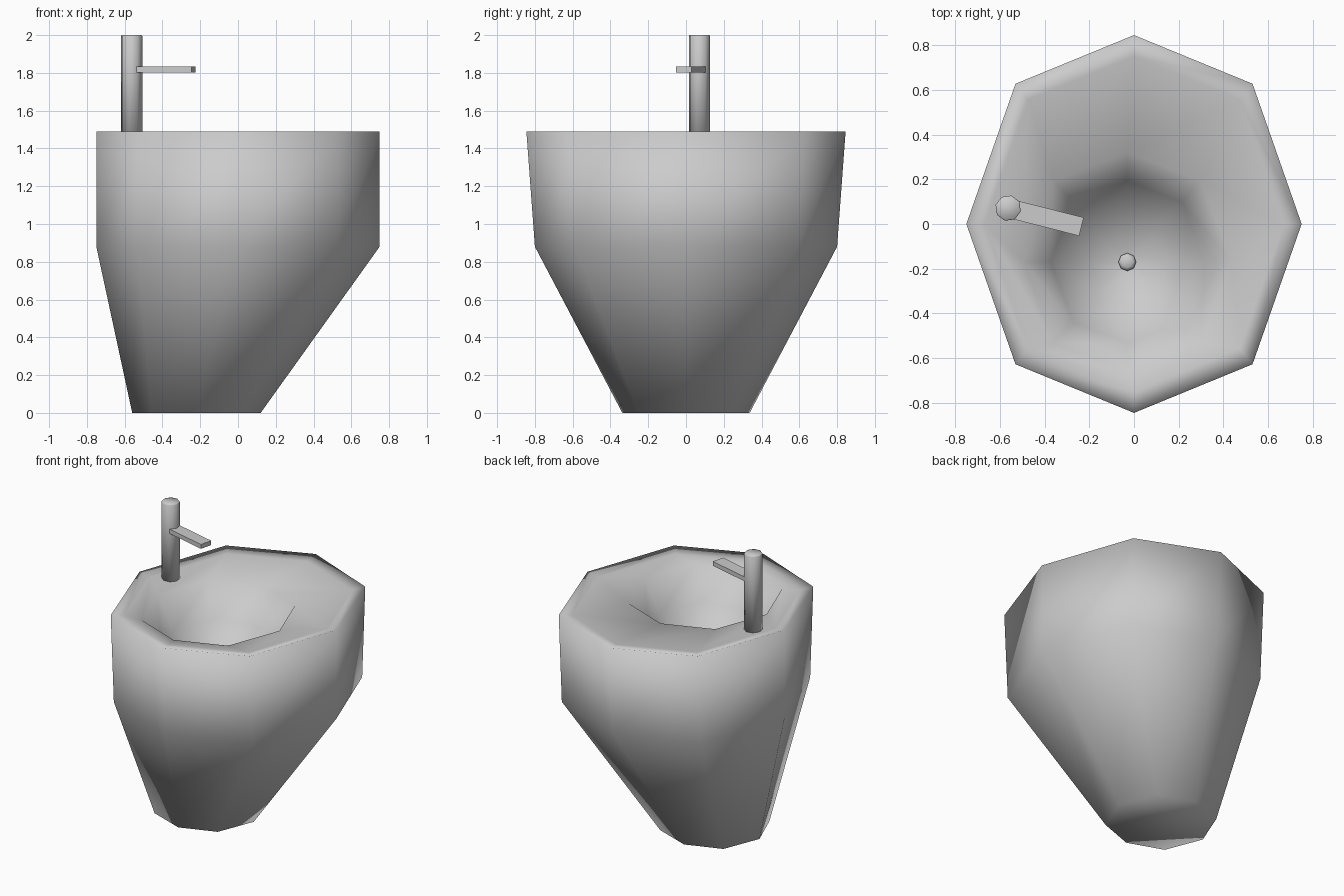
import bpy, bmesh, math
from mathutils import Vector

cube = bpy.data.objects.get("Cube")
if cube:
    bpy.data.objects.remove(cube, do_unlink=True)

# One grey for the whole basin and its fittings
grey = bpy.data.materials.new("light_grey")
grey.use_nodes = True
tone = (0.6, 0.6, 0.6, 1)
grey.diffuse_color = tone
grey.node_tree.nodes["Principled BSDF"].inputs["Base Color"].default_value = tone

SIDES = 8


def loft(name, rings, diagonal=1.0, turn=0.0):
    """Skin a stack of rings (cx, cy, rx, ry, z) and cap both ends."""
    bm = bmesh.new()
    loops = []
    for cx, cy, rx, ry, z in rings:
        loop = []
        for i in range(SIDES):
            a = math.tau * i / SIDES + turn
            stretch = diagonal if i % 2 else 1.0
            loop.append(bm.verts.new((cx + rx * math.cos(a),
                                      cy + ry * math.sin(a) * stretch, z)))
        loops.append(loop)
    for low, high in zip(loops, loops[1:]):
        for i in range(SIDES):
            j = (i + 1) % SIDES
            bm.faces.new((low[i], low[j], high[j], high[i]))
    bm.faces.new(loops[0][::-1])
    bm.faces.new(loops[-1])
    return finish(name, bm)


def finish(name, bm, smooth=True):
    bmesh.ops.recalc_face_normals(bm, faces=bm.faces)
    for face in bm.faces:
        face.smooth = smooth
    mesh = bpy.data.meshes.new(name)
    bm.to_mesh(mesh)
    bm.free()
    mesh.materials.append(grey)
    obj = bpy.data.objects.new(name, mesh)
    bpy.context.collection.objects.link(obj)
    return obj


# Basin: tapered foot, upright sides, rim, shallow deck and offset bowl
DRAIN = (-0.03, -0.17)
outside = [
    (-0.22, 0, 0.34, 0.337, 0),
    (0, 0, 0.75, 0.80, 0.88),
    (0, 0, 0.75, 0.845, 1.49),
    (0, 0, 0.67, 0.75, 1.475),
]
bowl = [(*DRAIN, 0.465 * s, 0.49 * s, z)
        for s, z in ((1, 1.465), (0.74, 1.25), (0.4, 1.11), (0.08, 1.06))]
loft("basin", outside + bowl, diagonal=1.05)

# Drain plug
loft("drain_plug", [(*DRAIN, r, r, z)
                    for r, z in ((0.04, 1.04), (0.04, 1.08), (0.025, 1.09))])

# Tap column, turned to face along the spout
TAP = (-0.563, 0.071)
start, end = Vector(TAP), Vector((-0.235, -0.012))
run = end - start
heading = math.atan2(run.y, run.x)
loft("tap_column", [(*TAP, r, r, z)
                    for r, z in ((0.058, 1.4), (0.058, 1.995), (0.054, 2.0))],
     turn=heading)

# Flat spout pointing over the bowl
bm = bmesh.new()
bmesh.ops.create_cube(bm, size=1)
for v in bm.verts:
    v.co = (v.co.x * run.length, v.co.y * 0.085, v.co.z * 0.03)
spout = finish("tap_spout", bm, smooth=False)
middle = (start + end) / 2
spout.location = (middle.x, middle.y, 1.818)
spout.rotation_euler.z = heading
